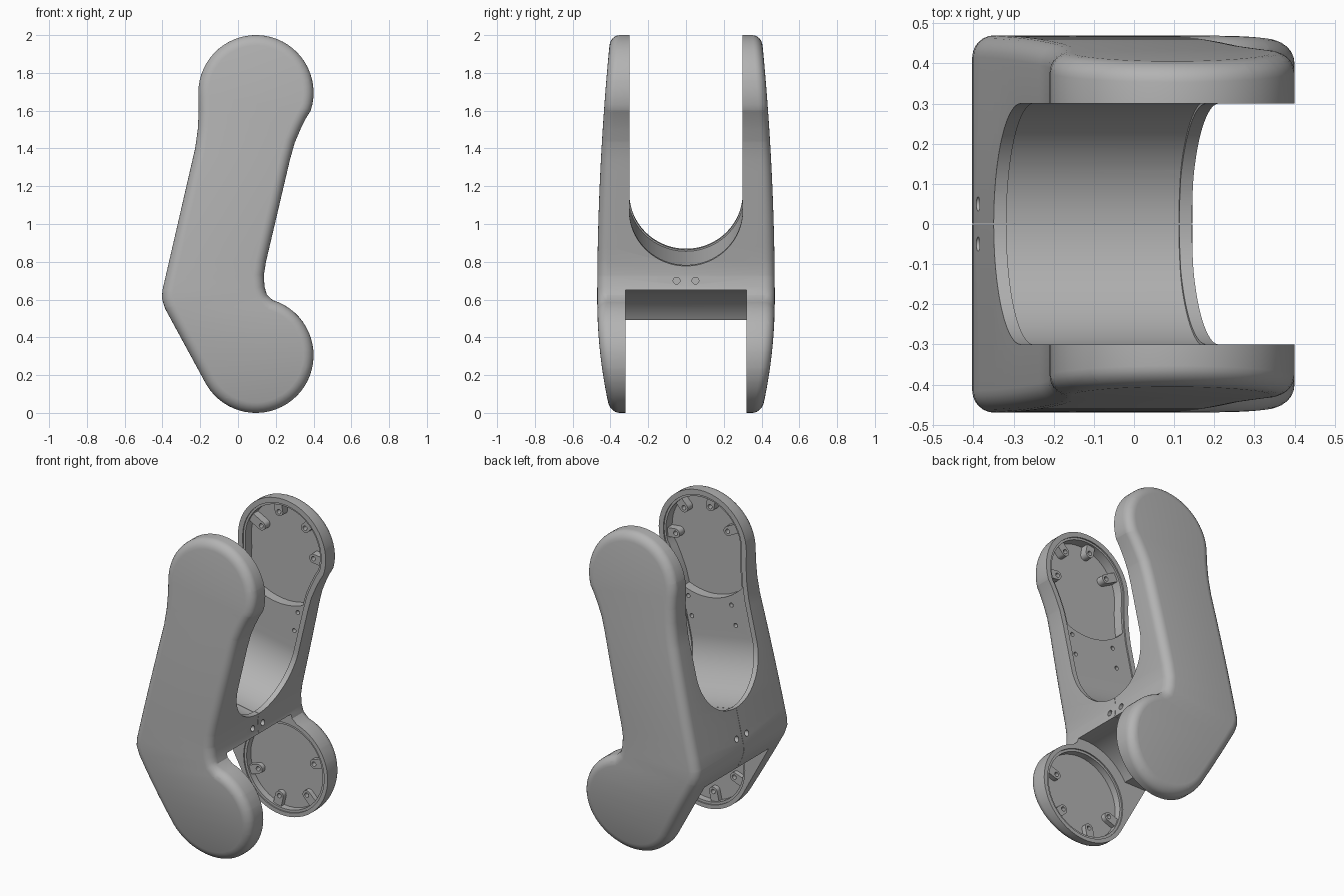
import bpy, bmesh
from math import sin, cos, radians, pi
from mathutils import Matrix, Vector

if "Cube" in bpy.data.objects:
    bpy.data.objects.remove(bpy.data.objects["Cube"])

grey = bpy.data.materials.new("matte_grey")
grey.use_nodes = True
grey.diffuse_color = (0.45, 0.45, 0.45, 1)
grey.node_tree.nodes["Principled BSDF"].inputs["Base Color"].default_value = (0.45, 0.45, 0.45, 1)

R = 0.305
TOP, LOW = (0.095, 1.695), (0.095, 0.305)   # joint centres in x, z


def arc(c, r, a0, a1, n):
    return [(c[0] + r * cos(radians(a0 + (a1 - a0) * i / n)),
             c[1] + r * sin(radians(a0 + (a1 - a0) * i / n))) for i in range(n + 1)]


def circle(c, r, n=48):
    return arc(c, r, 0, 360, n)[:-1]


def inset(pts, d):
    """Move every point of a counter-clockwise outline inwards by d."""
    out = []
    for i, p in enumerate(pts):
        p = Vector(p)
        e1 = (p - Vector(pts[i - 1])).normalized()
        e2 = (Vector(pts[(i + 1) % len(pts)]) - p).normalized()
        n1, n2 = Vector((-e1.y, e1.x)), Vector((-e2.y, e2.x))
        out.append(tuple(p + (n1 + n2) * (d / (1 + n1.dot(n2)))))
    return out


def loft(name, levels, matrix=None):
    """Join equal-length x,z outlines placed at given y depths, capped."""
    bm = bmesh.new()
    rings = [[bm.verts.new((x, y, z)) for x, z in pts] for y, pts in levels]
    n = len(rings[0])
    for a, b in zip(rings, rings[1:]):
        for i in range(n):
            bm.faces.new((a[i], a[(i + 1) % n], b[(i + 1) % n], b[i]))
    bm.faces.new(rings[0][::-1])
    bm.faces.new(rings[-1])
    if matrix:
        bm.transform(matrix)
    bmesh.ops.recalc_face_normals(bm, faces=bm.faces)
    return finish(name, bm)


def finish(name, bm):
    me = bpy.data.meshes.new(name)
    bm.to_mesh(me)
    bm.free()
    me.materials.append(grey)
    ob = bpy.data.objects.new(name, me)
    bpy.context.collection.objects.link(ob)
    return ob


def prism(name, pts, y0, y1, matrix=None):
    return loft(name, [(y0, pts), (y1, pts)], matrix)


def boolean(ob, tool, mode="DIFFERENCE"):
    m = ob.modifiers.new("cut", "BOOLEAN")
    m.operation, m.object, m.solver = mode, tool, "EXACT"
    bpy.context.view_layer.objects.active = ob
    bpy.ops.object.modifier_apply(modifier=m.name)
    bpy.data.objects.remove(tool)


def half_width(z):
    t = (z - 0.6) / (1.4 if z > 0.6 else 0.6)
    return 0.47 - 0.07 * t * t


# Side outline: lower disc, notch, straight arm, upper disc, back elbow
outline = (arc(LOW, R, 210, 433, 36)
           + [(0.153, 0.625), (0.14, 0.67), (0.137, 0.73), (0.148, 0.80),
              (0.275, 1.34), (0.30, 1.43), (0.33, 1.50), (0.36, 1.56)]
           + arc(TOP, R, -18, 180, 32)
           + [(-0.208, 1.6), (-0.213, 1.5), (-0.227, 1.4),
              (-0.40, 0.65), (-0.403, 0.605), (-0.385, 0.55)])

# Half body: rounded outer edge, then bowed along its height
F = 0.055
levels = [(0.001, outline)]
for k in range(7):
    a = k * pi / 12
    levels.append((0.47 - F + F * sin(a), inset(outline, F * (1 - cos(a)))))
body = loft("arm_shell", levels)
bm = bmesh.new()
bm.from_mesh(body.data)
for i in range(1, 25):
    bmesh.ops.bisect_plane(bm, geom=bm.verts[:] + bm.edges[:] + bm.faces[:],
                           plane_co=(0, 0, i * 0.08), plane_no=(0, 0, 1))
for v in bm.verts:
    if v.co.y > 0.01:
        v.co.y *= half_width(v.co.z) / 0.47
bmesh.ops.triangulate(bm, faces=[f for f in bm.faces if len(f.verts) > 4 or f.normal.y > 0.5])
bm.to_mesh(body.data)
bm.free()

# Upper U-shaped slot and the shallow step inside its rim
tilt = (Matrix.Translation((-0.1, 0, 0.823)) @ Matrix.Rotation(radians(10.5), 4, "Y")
        @ Matrix.Rotation(radians(90), 4, "Z"))


def u_slot(r):
    pts = arc((0, 0.3), r, 180, 360, 48) + [(r, 1.8), (-r, 1.8)]
    return prism("slot_cutter", pts, -1, 1, tilt)


boolean(body, u_slot(0.30))
step = prism("step_cutter", inset(outline, 0.032), -0.5, 0.6)
boolean(step, u_slot(0.308), "INTERSECT")
boolean(body, step)

# Lower slot: round clearance around the disc with a flat back
clear = arc(LOW, 0.35, 32, 148, 40)
clear = [(0.7, clear[0][1])] + clear + [(-0.7, clear[0][1]), (-0.7, -0.3), (0.7, -0.3)]
boolean(body, prism("clearance_cutter", clear, -0.2, 0.32))

# Hollow pockets in both discs
FLOOR = 0.37
pocket = prism("pocket_cutter", inset(outline, 0.045), 0.25, FLOOR)
boolean(pocket, prism("pocket_limit", circle(TOP, 0.36, 64), 0, 1), "INTERSECT")
boolean(body, pocket)
boolean(body, prism("lip_cutter", circle(LOW, 0.28), 0.25, 0.328))
boolean(body, prism("pocket_cutter", circle(LOW, 0.265), 0.25, FLOOR))

# Screw holes in the inner plate and through the bridge faces
for p in [(-0.10, 1.33), (-0.13, 1.21), (0.20, 1.31), (0.175, 1.19)]:
    boolean(body, prism("hole_cutter", circle(p, 0.013, 16), 0.25, 0.335))
for x in (-0.39, 0.14):
    m = Matrix.Translation((x, 0, 0)) @ Matrix.Rotation(radians(90), 4, "Z")
    boolean(body, prism("hole_cutter", circle((0.05, 0.70), 0.018, 20), -0.05, 0.05, m))


# Screw bosses with a web reaching the pocket wall
def boss(c, r, angle, y0, reach):
    a = radians(angle)
    w, n = 0.028, 16
    pts = arc((0, 0), w, 90, 270, n) + [(reach - r, -w), (reach - r, w)]
    spin = Matrix.Translation((c[0] + r * cos(a), 0, c[1] + r * sin(a))) @ Matrix.Rotation(-a, 4, "Y")
    ob = prism("screw_boss", pts, y0, FLOOR + 0.005, spin)
    boolean(ob, prism("hole_cutter", circle((0, 0), 0.014, 16), y0 - 0.02, y0 + 0.035, spin))
    return ob


parts = [body]
for angle, r in [(-7, 0.205), (46, 0.21), (100, 0.21), (152, 0.18)]:
    parts.append(boss(TOP, r, angle, 0.322, 0.268))
for angle in (18, 315, 257, 200):
    parts.append(boss(LOW, 0.205, angle, 0.34, 0.275))

# Mirror the half to the other side and smooth the rounded surfaces
for ob in parts:
    m = ob.modifiers.new("mirror", "MIRROR")
    m.use_axis = (False, True, False)
    m.use_mirror_merge = False
    bpy.ops.object.select_all(action="DESELECT")
    ob.select_set(True)
    bpy.context.view_layer.objects.active = ob
    bpy.ops.object.shade_smooth_by_angle(angle=radians(30))
